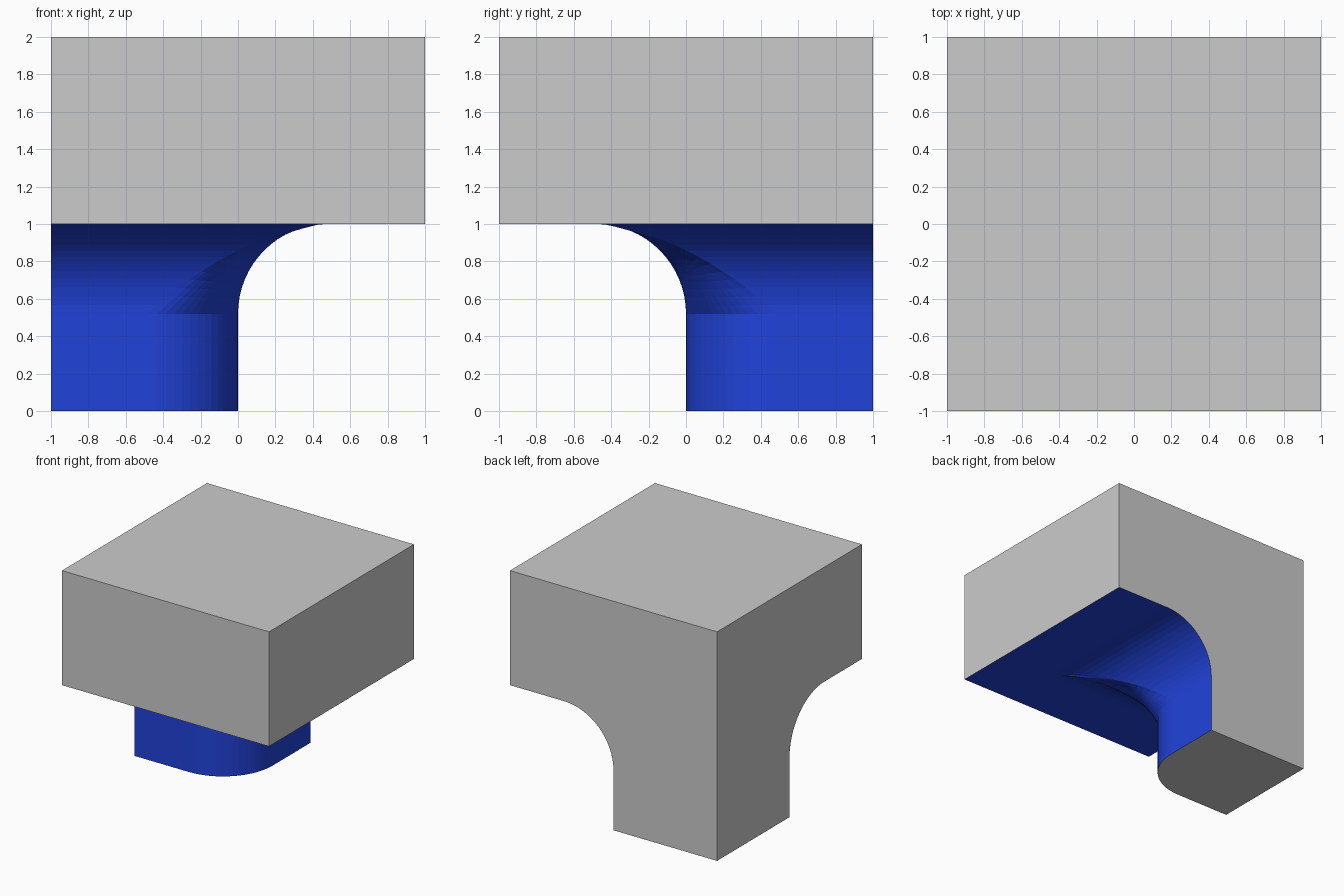
import bpy, bmesh

if "Cube" in bpy.data.objects:
    bpy.data.objects.remove(bpy.data.objects["Cube"])

RADIUS, SEGMENTS = 0.48, 16

blue = bpy.data.materials.new("blue")
blue.diffuse_color = (0.015, 0.055, 0.7, 1)
blue.use_nodes = True
blue.node_tree.nodes["Principled BSDF"].inputs["Base Color"].default_value = blue.diffuse_color
grey = bpy.data.materials.new("grey")
grey.diffuse_color = (0.8, 0.8, 0.8, 1)
grey.use_nodes = True
grey.node_tree.nodes["Principled BSDF"].inputs["Base Color"].default_value = grey.diffuse_color

bm = bmesh.new()
cache = {}


def face(points, material):
    for p in points:
        if p not in cache:
            cache[p] = bm.verts.new(p)
    f = bm.faces.new([cache[p] for p in points])
    f.material_index = material


# slab: top, front and right sides
face([(-1, -1, 2), (1, -1, 2), (1, 1, 2), (-1, 1, 2)], 0)
face([(-1, -1, 1), (1, -1, 1), (1, -1, 2), (-1, -1, 2)], 0)
face([(1, -1, 1), (1, 1, 1), (1, 1, 2), (1, -1, 2)], 0)
# L-shaped back and left sides, shared by slab and leg
face([(1, 1, 2), (1, 1, 1), (0, 1, 1), (0, 1, 0), (-1, 1, 0), (-1, 1, 2)], 0)
face([(-1, -1, 2), (-1, 1, 2), (-1, 1, 0), (-1, 0, 0), (-1, 0, 1), (-1, -1, 1)], 0)
# foot of the leg
face([(-1, 0, 0), (-1, 1, 0), (0, 1, 0), (0, 0, 0)], 0)
# blue inner faces: slab underside and two leg sides
face([(-1, -1, 1), (-1, 0, 1), (0, 0, 1), (0, 1, 1), (1, 1, 1), (1, -1, 1)], 1)
face([(-1, 0, 0), (0, 0, 0), (0, 0, 1), (-1, 0, 1)], 1)
face([(0, 0, 0), (0, 1, 0), (0, 1, 1), (0, 0, 1)], 1)
bmesh.ops.recalc_face_normals(bm, faces=bm.faces)

# round the three edges meeting at the inner corner
bmesh.ops.bevel(bm, geom=list(cache[(0, 0, 1)].link_edges), offset=RADIUS,
                offset_type='OFFSET', segments=SEGMENTS, profile=0.5,
                affect='EDGES', clamp_overlap=False, material=-1)

mesh = bpy.data.meshes.new("corner_block")
bm.to_mesh(mesh)
bm.free()
mesh.materials.append(grey)
mesh.materials.append(blue)
obj = bpy.data.objects.new("corner_block", mesh)
bpy.context.collection.objects.link(obj)
